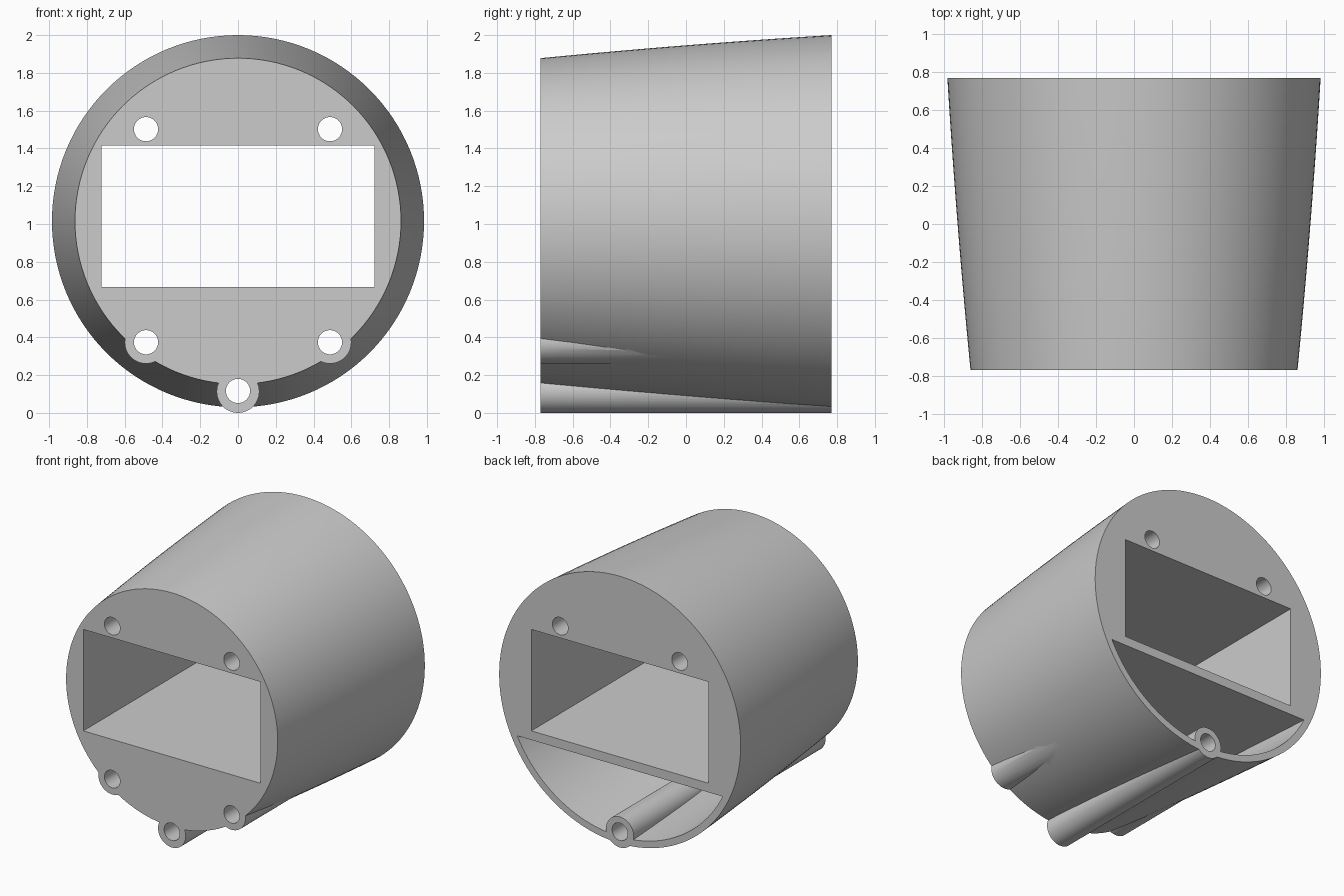
import bpy
import bmesh
import math
from mathutils import Matrix

HALF = 0.77          # half of the housing depth
AXIS_Z = 1.015       # height of the housing axis
WALL = 0.05
OVER = 0.08          # overshoot, trimmed flush at the end

if "Cube" in bpy.data.objects:
    bpy.data.objects.remove(bpy.data.objects["Cube"])

grey = bpy.data.materials.new("plain grey")
grey.use_nodes = True
grey.diffuse_color = (0.6, 0.6, 0.6, 1)
grey.node_tree.nodes["Principled BSDF"].inputs["Base Color"].default_value = (0.6, 0.6, 0.6, 1)


def to_object(name, bm):
    bmesh.ops.recalc_face_normals(bm, faces=bm.faces)
    mesh = bpy.data.meshes.new(name)
    bm.to_mesh(mesh)
    bm.free()
    mesh.materials.append(grey)
    obj = bpy.data.objects.new(name, mesh)
    bpy.context.collection.objects.link(obj)
    return obj


def radius(y):
    # gently bulging taper, narrow at the front
    t = y / HALF
    return 0.924 + 0.061 * t + 0.007 * (1 - t * t)


def barrel(name, y0, y1, inset=0.0, sides=128, rings=16):
    bm = bmesh.new()
    loops = []
    for i in range(rings + 1):
        y = y0 + (y1 - y0) * i / rings
        r = radius(y) - inset
        angles = [math.tau * k / sides for k in range(sides)]
        loops.append([bm.verts.new((r * math.cos(a), y, AXIS_Z + r * math.sin(a))) for a in angles])
    for a, b in zip(loops, loops[1:]):
        for k in range(sides):
            n = (k + 1) % sides
            bm.faces.new((a[k], a[n], b[n], b[k]))
    bm.faces.new(loops[0])
    bm.faces.new(loops[-1])
    return to_object(name, bm)


def rod(name, x, z, r, y0, y1, sides=48):
    bm = bmesh.new()
    place = Matrix.Translation((x, (y0 + y1) / 2, z)) @ Matrix.Rotation(math.pi / 2, 4, "X")
    bmesh.ops.create_cone(bm, cap_ends=True, segments=sides, radius1=r, radius2=r,
                          depth=y1 - y0, matrix=place)
    return to_object(name, bm)


def block(name, half_x, half_y, z0, z1):
    bm = bmesh.new()
    place = Matrix.Translation((0, 0, (z0 + z1) / 2)) @ Matrix.Diagonal(
        (2 * half_x, 2 * half_y, z1 - z0, 1))
    bmesh.ops.create_cube(bm, size=1, matrix=place)
    return to_object(name, bm)


def combine(target, tool, operation):
    mod = target.modifiers.new("combine", "BOOLEAN")
    mod.operation = operation
    mod.solver = "EXACT"
    mod.object = tool
    bpy.context.view_layer.objects.active = target
    bpy.ops.object.modifier_apply(modifier=mod.name)
    bpy.data.objects.remove(tool)


# tapered housing
front, back = -HALF - OVER, HALF + OVER
housing = barrel("housing", front, back)

# pocket under the shelf, open at the back
pocket = barrel("pocket", -HALF + 0.1, back + OVER, WALL)
combine(pocket, block("pocket_limit", 2, 2, -1, 0.6), "INTERSECT")
combine(housing, pocket, "DIFFERENCE")

# screw bosses: a long one below, two short ones at the sides
combine(housing, rod("lower_boss", 0, 0.113, 0.113, front - OVER, back + OVER), "UNION")
for side in (-1, 1):
    combine(housing, rod("side_boss", side * 0.487, 0.374, 0.113, front - OVER, 0), "UNION")

# rectangular opening and screw holes
combine(housing, block("opening", 0.722, 2, 0.667, 1.415), "DIFFERENCE")
holes = [(0, 0.116)] + [(s * 0.487, z) for s in (-1, 1) for z in (0.374, 1.502)]
for x, z in holes:
    combine(housing, rod("screw_hole", x, z, 0.064, -2, 2), "DIFFERENCE")

# flush front and back ends
combine(housing, block("trim", 2, HALF, -1, 3), "INTERSECT")

bpy.ops.object.select_all(action="DESELECT")
housing.select_set(True)
bpy.context.view_layer.objects.active = housing
bpy.ops.object.shade_smooth_by_angle(angle=math.radians(25))
